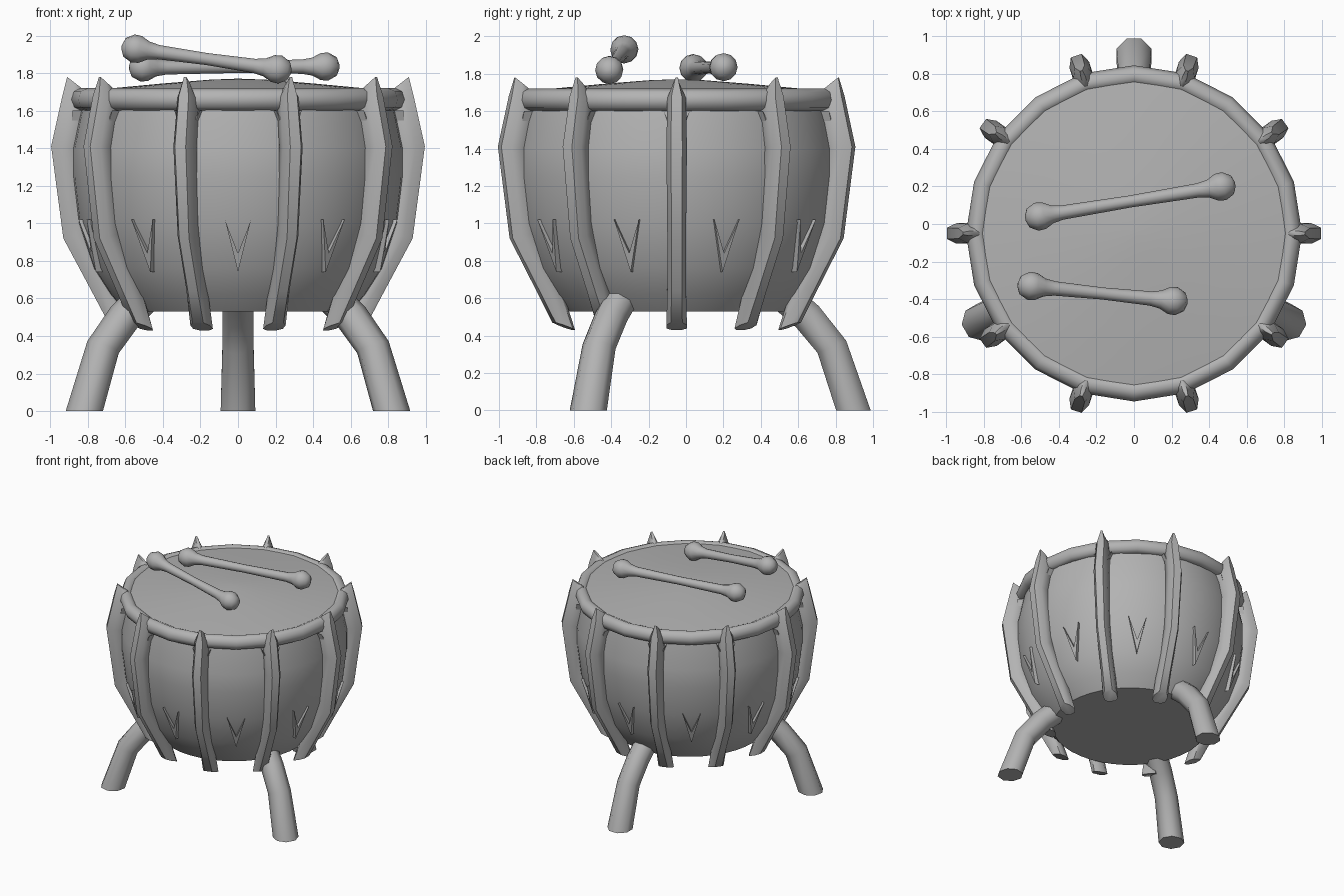
import bpy, bmesh, math
from mathutils import Vector, Matrix

if "Cube" in bpy.data.objects:
    bpy.data.objects.remove(bpy.data.objects["Cube"], do_unlink=True)

CENTRE = Vector((0, -0.05, 0))
RIBS = 10

grey = bpy.data.materials.new("plain grey")
grey.use_nodes = True
colour = (0.45, 0.45, 0.45, 1)
grey.diffuse_color = colour
grey.node_tree.nodes["Principled BSDF"].inputs["Base Color"].default_value = colour


def finish(name, bm, angle=40):
    """Turn a bmesh into a smooth-shaded grey object."""
    bmesh.ops.recalc_face_normals(bm, faces=bm.faces)
    mesh = bpy.data.meshes.new(name)
    bm.to_mesh(mesh)
    bm.free()
    mesh.materials.append(grey)
    ob = bpy.data.objects.new(name, mesh)
    bpy.context.collection.objects.link(ob)
    bpy.ops.object.select_all(action='DESELECT')
    ob.select_set(True)
    bpy.context.view_layer.objects.active = ob
    bpy.ops.object.shade_smooth_by_angle(angle=math.radians(angle))
    return ob


def loft(name, rings, closed=False, angle=40):
    """Skin a list of point rings; cap both ends unless closed."""
    bm = bmesh.new()
    loops = [[bm.verts.new(p) for p in ring] for ring in rings]
    n = len(loops[0])
    pairs = list(zip(loops, loops[1:])) + ([(loops[-1], loops[0])] if closed else [])
    for a, b in pairs:
        for i in range(n):
            j = (i + 1) % n
            bm.faces.new((a[i], a[j], b[j], b[i]))
    if not closed:
        bm.faces.new(loops[0])
        bm.faces.new(loops[-1])
    return finish(name, bm, angle)


def polar(angle, r, side, z):
    """Point at radius r, shifted sideways, around the drum axis."""
    out = Vector((math.cos(angle), math.sin(angle), 0))
    across = Vector((-out.y, out.x, 0))
    return CENTRE + out * r + across * side + Vector((0, 0, z))


def lathe(name, profile, steps, matrix=Matrix(), angle=40):
    rings = [[matrix @ Vector((r * math.cos(t), r * math.sin(t), z))
              for t in (2 * math.pi * i / steps for i in range(steps))]
             for r, z in profile]
    return loft(name, rings, angle=angle)


# Drum shell and slightly domed skin
to_centre = Matrix.Translation(CENTRE)
lathe("drum_shell", [(0.60, 0.53), (0.68, 0.62), (0.77, 0.76), (0.85, 1.0),
                     (0.88, 1.25), (0.88, 1.4), (0.83, 1.64)], 40, to_centre)
lathe("drum_skin", [(0.85, 1.64), (0.85, 1.70), (0.72, 1.715), (0.4, 1.745),
                    (0.15, 1.765), (0.02, 1.77)], 40, to_centre)

# Rolled rim
rim = []
for i in range(2 * RIBS):
    a = math.tau * i / (2 * RIBS)
    rim.append([polar(a, 0.84 + 0.055 * math.cos(t), 0, 1.66 + 0.06 * math.sin(t))
                for t in (math.tau * k / 8 for k in range(8))])
loft("rim", rim, closed=True, angle=60)

# Ribs: outer radius, outer height, inner radius, inner height, half width
rib_path = [(0.69, 0.47, 0.58, 0.43, 0.055), (0.78, 0.64, 0.66, 0.67, 0.05),
            (0.93, 0.92, 0.80, 0.95, 0.05), (0.995, 1.41, 0.85, 1.40, 0.055),
            (0.935, 1.68, 0.80, 1.65, 0.05), (0.91, 1.78, 0.82, 1.71, 0.012)]
section = [(0, -0.55), (0, 0.55), (0.35, 1), (0.8, 1), (1, 0.5),
           (1, -0.5), (0.8, -1), (0.35, -1)]


def chevron(name, a, top, bottom, r_top, r_bottom):
    """Thin V-shaped nick lying on the shell."""
    h = top - bottom
    shape = [(-0.07, 1), (0, 0), (0.07, 1), (0, 0.36)]
    rings = [[polar(a, r_bottom + (r_top - r_bottom) * f - d, s, bottom + h * f)
              for s, f in shape] for d in (0, 0.05)]
    loft(name, rings, angle=20)


for i in range(RIBS):
    a = math.tau * i / RIBS
    loft(f"rib_{i + 1}", [[polar(a, ro + (ri - ro) * d, w * s, zo + (zi - zo) * d)
                           for d, s in section] for ro, zo, ri, zi, w in rib_path],
         angle=50)
    chevron(f"upper_nick_{i + 1}", a, 1.60, 1.39, 0.88, 0.90)
    chevron(f"lower_nick_{i + 1}", a + math.pi / RIBS, 1.02, 0.74, 0.87, 0.795)

# Three bent legs: centre radius, height, half width, tilt of the cut
leg_path = [(0.945, 0.0, 0.10, 0.0), (0.83, 0.34, 0.09, 0.4),
            (0.70, 0.50, 0.09, 0.75), (0.55, 0.63, 0.09, 0.8)]
for name, deg in (("back_leg", 90), ("front_right_leg", 210), ("front_left_leg", 330)):
    a = math.radians(deg)
    rings = []
    for r, z, w, tilt in leg_path:
        rings.append([polar(a, r + w * math.cos(t) * math.cos(tilt), w * math.sin(t),
                            z + w * math.cos(t) * math.sin(tilt))
                      for t in (math.tau * (k + 0.5) / 8 for k in range(8))])
    loft(name, rings, angle=50)

# Two bone-shaped beaters lying on the skin
knob = [(0.012, -0.07), (0.05, -0.055), (0.075, -0.01), (0.072, 0.03),
        (0.048, 0.075), (0.038, 0.13)]
for name, start, end in (("back_beater", (-0.51, 0.04, 1.83), (0.47, 0.20, 1.835)),
                         ("front_beater", (-0.55, -0.33, 1.93), (0.215, -0.41, 1.82))):
    start, end = Vector(start), Vector(end)
    axis = end - start
    turn = axis.to_track_quat('Z', 'Y').to_matrix().to_4x4()
    profile = knob + [(0.032, axis.length / 2)] + \
        [(r, axis.length - z) for r, z in reversed(knob)]
    lathe(name, profile, 12, Matrix.Translation(start) @ turn, angle=60)
